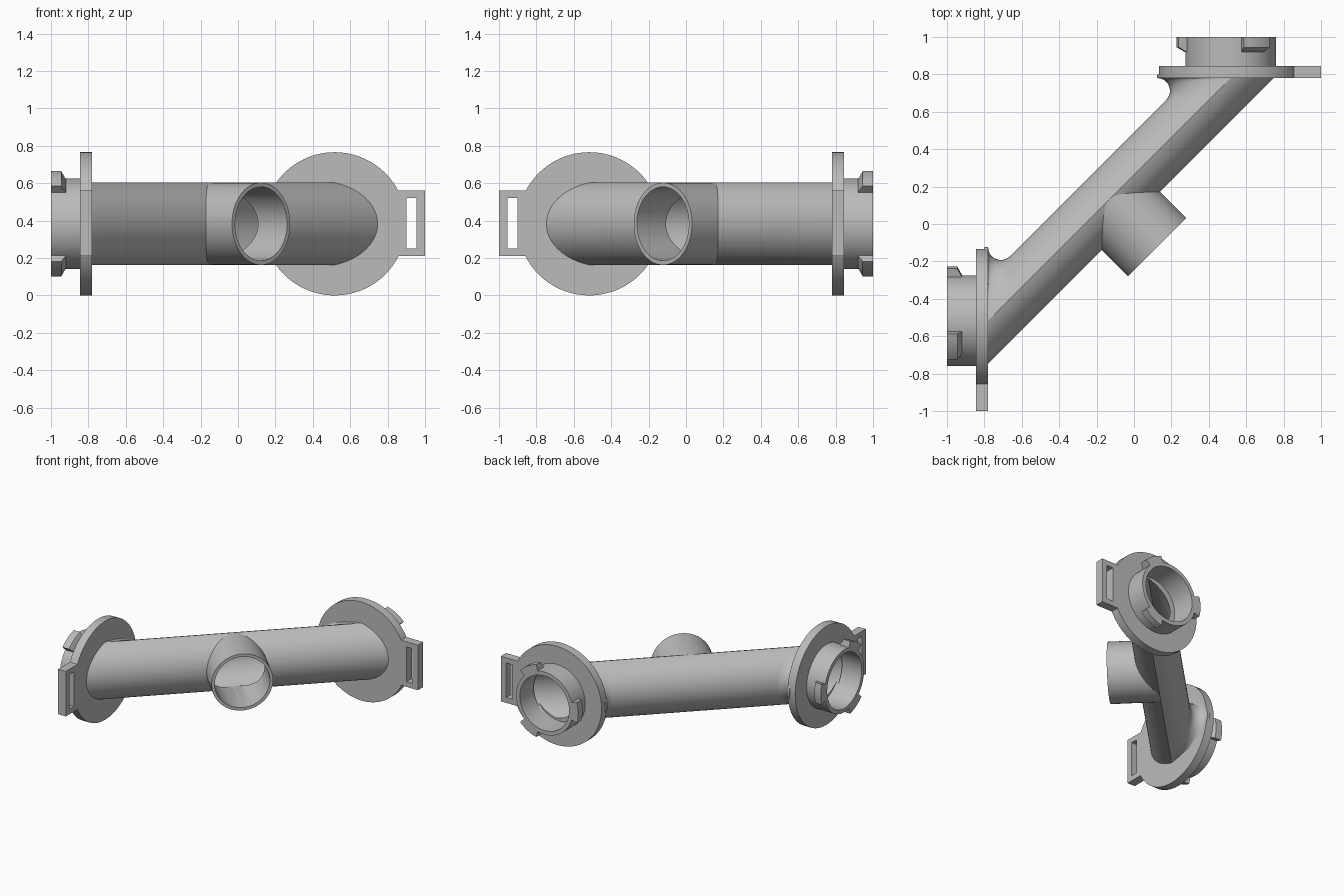
import bpy, bmesh
from math import sin, cos, pi, sqrt, atan2, radians
from mathutils import Vector

cube = bpy.data.objects.get("Cube")
if cube:
    bpy.data.objects.remove(cube, do_unlink=True)

grey = bpy.data.materials.new("plain_grey")
grey.use_nodes = True
grey.diffuse_color = (0.5, 0.5, 0.5, 1)
grey.node_tree.nodes["Principled BSDF"].inputs["Base Color"].default_value = (0.5, 0.5, 0.5, 1)

ZC = 0.383      # height of every axis
END = 0.517     # sideways centre of each end fitting
SHIFT = 0.2625  # the sloping pipe follows y = x + SHIFT


def flip(p):
    """Swap a point between the two ends of the fitting."""
    return Vector((-p[1], -p[0], p[2]))


def loft(name, rings, other_end=False):
    """Skin a list of closed rings and cap both ends."""
    bm = bmesh.new()
    rows = [[bm.verts.new(flip(p) if other_end else p) for p in ring] for ring in rings]
    n = len(rows[0])
    for a, b in zip(rows, rows[1:]):
        for i in range(n):
            j = (i + 1) % n
            bm.faces.new((a[i], a[j], b[j], b[i]))
    bm.faces.new(rows[0])
    bm.faces.new(rows[-1])
    bmesh.ops.recalc_face_normals(bm, faces=bm.faces)
    mesh = bpy.data.meshes.new(name)
    bm.to_mesh(mesh)
    bm.free()
    mesh.materials.append(grey)
    ob = bpy.data.objects.new(name, mesh)
    bpy.context.collection.objects.link(ob)
    return ob


def circle(centre, side, r, n=72):
    up = Vector((0, 0, 1))
    return [centre + side * r * cos(2 * pi * i / n) + up * r * sin(2 * pi * i / n) for i in range(n)]


def end_disc(y, r):
    return circle(Vector((END, y, ZC)), Vector((1, 0, 0)), r)


def lens(w, h, n=24):
    """Pointed oval section made of two arcs, as (v, z) pairs."""
    R = (h * h + w * w) / (2 * w)
    c = R - w
    A = atan2(h, c)
    arc = [(c - R * cos(a), R * sin(a)) for a in (-A + 2 * A * i / n for i in range(n + 1))]
    return arc + [(-v, z) for v, z in arc[-2:0:-1]]


def slope_ring(section, y, flare=0.0):
    """Cut the sloping section with a plane of constant y."""
    w = max(v for v, z in section)
    return [Vector((y - SHIFT - v * sqrt(2) - flare * max(v, 0) / w, y, ZC + z)) for v, z in section]


def box(name, x0, x1, y0, y1, z0, z1, other_end):
    ring = [(x0, z0), (x1, z0), (x1, z1), (x0, z1)]
    return loft(name, [[Vector((x, y, z)) for x, z in ring] for y in (y0, y1)], other_end)


def sector(y, r, mid, half=radians(16), n=6):
    """Ring segment used for the locking lugs."""
    angles = [mid - half + 2 * half * i / n for i in range(n + 1)]
    pts = [(r, a) for a in angles] + [(0.23, a) for a in reversed(angles)]
    return [Vector((END + q * cos(a), y, ZC + q * sin(a))) for q, a in pts]


def cut(ob, cutters):
    bpy.context.view_layer.objects.active = ob
    for c in cutters:
        m = ob.modifiers.new("cut", "BOOLEAN")
        m.operation = "DIFFERENCE"
        m.solver = "EXACT"
        m.object = c
        bpy.ops.object.modifier_apply(modifier=m.name)


# Sloping main pipe and its bore
outer, inner = lens(0.162, 0.22), lens(0.14, 0.197)


def slope_pipe(name, section, y):
    ring = slope_ring(section, y)
    return loft(name, [ring, [flip(p) for p in ring]])


main_pipe = slope_pipe("main_pipe", outer, 0.80)
main_bore = slope_pipe("main_bore", inner, 0.83)

# Side port and its bore, square to the main pipe
out, side = Vector((1, -1, 0)).normalized(), Vector((1, 1, 0)).normalized()
root = Vector((-SHIFT / 2, SHIFT / 2, ZC))
side_port = loft("side_port", [circle(root + out * d, side, 0.22) for d in (0, 0.36)])
port_bore = loft("port_bore", [circle(root + out * d, side, 0.197) for d in (0, 0.4)])

cutters = [main_bore, port_bore]
parts = [main_pipe, side_port]
cut(side_port, [main_bore, port_bore])
cut(main_pipe, [main_bore, port_bore])

# End fittings
FACE, RIM = 0.78, 0.845
for end, other in (("left", False), ("right", True)):
    bore = loft(end + "_collar_bore", [end_disc(y, 0.212) for y in (0.81, 1.05)], other)
    slot = box(end + "_slot_cutter", 0.902, 0.955, 0.7, 0.9, 0.25, 0.52, other)
    cutters += [bore, slot]

    flange = loft(end + "_flange", [end_disc(y, 0.383) for y in (FACE, RIM)], other)
    collar = loft(end + "_collar", [end_disc(y, 0.2425) for y in (0.80, 1.0)], other)
    tab = box(end + "_strap_tab", 0.84, 1.0, FACE, RIM, 0.21, 0.56, other)
    cut(flange, [main_bore, bore])
    cut(collar, [main_bore, bore])
    cut(tab, [slot])

    # Rounded blend in the sharp corner between pipe and flange
    r = 0.068
    reach = r / (sqrt(2) - 1)
    thin = [(v * 0.93 if v < 0 else v, z) for v, z in outer]
    rings = [slope_ring(thin, 0.80, reach + 0.02)]
    for i in range(13):
        t = radians(135) * i / 12
        d = r * (1 - cos(t))
        rings.append(slope_ring(thin, FACE - d, max(reach - d - r * sin(t), 0)))
    blend = loft(end + "_corner_blend", rings, other)
    cut(blend, [main_bore, bore])

    # Three tapered lugs around the collar
    lugs = []
    for k in range(3):
        mid = pi + k * 2 * pi / 3
        shape = ((1.0, 0.29), (0.945, 0.29), (0.92, 0.245))
        lugs.append(loft(f"{end}_lug_{k + 1}", [sector(y, q, mid) for y, q in shape], other))
    parts += [flange, collar, tab, blend] + lugs

for c in cutters:
    bpy.data.objects.remove(c, do_unlink=True)

# Smooth curved walls, crisp edges
bpy.ops.object.select_all(action="DESELECT")
for ob in parts:
    ob.select_set(True)
bpy.context.view_layer.objects.active = main_pipe
bpy.ops.object.shade_smooth_by_angle(angle=radians(30))
